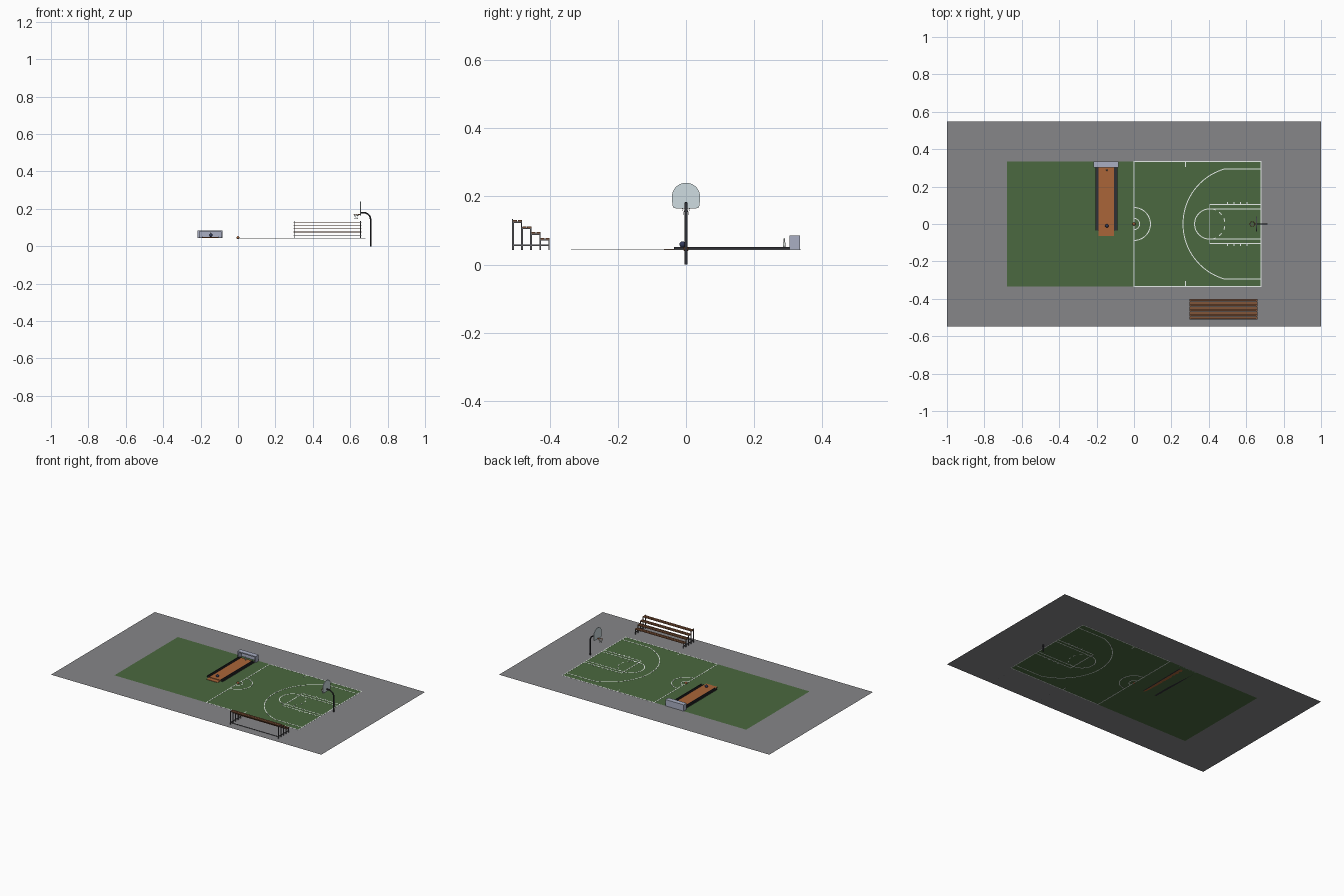
import bpy, bmesh
from math import pi, sin, cos, radians

if "Cube" in bpy.data.objects:
    bpy.data.objects.remove(bpy.data.objects["Cube"])

Z = 0.043  # playing surface height
COLORS = {"asphalt": (.24, .24, .25, 1), "green": (.07, .14, .05, 1), "white": (.8, .85, .82, 1),
          "orange": (.4, .13, .04, 1), "dark": (.03, .03, .035, 1), "bluegrey": (.4, .43, .55, 1),
          "wood": (.22, .09, .04, 1), "glass": (.62, .72, .75, 1), "navy": (.03, .04, .1, 1),
          "steel": (.12, .12, .13, 1)}


def paint(ob, color):
    m = bpy.data.materials.get(color) or bpy.data.materials.new(color)
    m.diffuse_color = COLORS[color]
    m.use_nodes = True
    m.node_tree.nodes["Principled BSDF"].inputs["Base Color"].default_value = m.diffuse_color
    ob.data.materials.append(m)
    return ob


def mesh(name, verts, faces, color):
    me = bpy.data.meshes.new(name)
    me.from_pydata(verts, [], faces)
    ob = bpy.data.objects.new(name, me)
    bpy.context.collection.objects.link(ob)
    return paint(ob, color)


def boxes(name, bounds, color):
    bm = bmesh.new()
    for x0, x1, y0, y1, z0, z1 in bounds:
        for v in bmesh.ops.create_cube(bm, size=1)["verts"]:
            v.co = ((x0 + x1) / 2 + v.co.x * (x1 - x0), (y0 + y1) / 2 + v.co.y * (y1 - y0),
                    (z0 + z1) / 2 + v.co.z * (z1 - z0))
    ob = mesh(name, [], [], color)
    bm.to_mesh(ob.data)
    bm.free()
    return ob


def tube(name, pts, r, color):
    cu = bpy.data.curves.new(name, "CURVE")
    cu.dimensions, cu.bevel_depth, cu.bevel_resolution, cu.use_fill_caps = "3D", r, 3, True
    sp = cu.splines.new("POLY")
    sp.points.add(len(pts) - 1)
    for p, co in zip(sp.points, pts):
        p.co = (*co, 1)
    ob = bpy.data.objects.new(name, cu)
    bpy.context.collection.objects.link(ob)
    return paint(ob, color)


def ball(name, loc, r, color):
    bpy.ops.mesh.primitive_uv_sphere_add(segments=24, ring_count=12, radius=r, location=loc)
    ob = bpy.context.object
    ob.name = name
    bpy.ops.object.shade_smooth()
    return paint(ob, color)


# Asphalt surround with the court set flush inside it
cx, cy = .68, .335
outer = [(-1, -.548, Z), (1, -.548, Z), (1, .548, Z), (-1, .548, Z)]
inner = [(-cx, -cy, Z), (cx, -cy, Z), (cx, cy, Z), (-cx, cy, Z)]
mesh("asphalt_surround", outer + inner, [(i, (i + 1) % 4, 4 + (i + 1) % 4, 4 + i) for i in range(4)], "asphalt")
mesh("court", inner, [(0, 1, 2, 3)], "green")

# Painted straight lines
W, T = .0025, .0006
marks = []


def line(x0, y0, x1, y1):
    marks.append((min(x0, x1) - W, max(x0, x1) + W, min(y0, y1) - W, max(y0, y1) + W, Z - T, Z + T))


line(0, -cy, 0, cy)
line(cx, -cy, cx, cy)
line(.405, -.105, .405, .105)
for s in (1, -1):
    line(0, s * cy, cx, s * cy)
    line(.48, s * .293, cx, s * .293)
    line(.405, s * .105, cx, s * .105)
    line(.405, s * .081, cx, s * .081)
    line(.275, s * cy, .275, s * .308)
    for x in (.5, .535, .57, .605):
        line(x, s * .105, x, s * .114)
boxes("court_lines", marks, "white")


# Painted arcs
def arc(name, x, r, a0, a1, n=32):
    v, f = [], []
    for i in range(n + 1):
        a = radians(a0 + (a1 - a0) * i / n)
        for rr in (r - W, r + W):
            for z in (Z - T, Z + T):
                v.append((x + rr * cos(a), rr * sin(a), z))
    for i in range(n):
        k = i * 4
        f += [(k + 1, k + 3, k + 7, k + 5), (k, k + 4, k + 6, k + 2),
              (k, k + 1, k + 5, k + 4), (k + 2, k + 6, k + 7, k + 3)]
    mesh(name, v, f, "white")


arc("centre_arc", 0, .088, -90, 90)
arc("centre_inner_arc", 0, .03, -90, 90, 16)
arc("three_point_arc", .568, .306, 107, 253, 48)
arc("free_throw_arc", .405, .081, 90, 270)
for i in range(6):
    arc("free_throw_dash", .405, .081, -82 + i * 30, -68 + i * 30, 4)

# Hoop: bent pole, arched backboard, rim and net
bend = [(.671 + .038 * cos(a), 0, .142 + .038 * sin(a)) for a in [i * pi / 20 for i in range(11)]]
tube("hoop_pole", [(.709, 0, 0)] + bend + [(.657, 0, .18)], .0042, "dark")
half = [(.03, .165), (.037, .167), (.04, .174), (.041, .2)]
half += [(.041 * cos(i * pi / 20), .2 + .04 * sin(i * pi / 20)) for i in range(1, 10)]
prof = half + [(0, .24)] + [(-y, z) for y, z in reversed(half)]
n = len(prof)
mesh("backboard", [(x, y, z) for x in (.653, .657) for y, z in prof],
     [tuple(reversed(range(n))), tuple(range(n, 2 * n))] +
     [(i, (i + 1) % n, n + (i + 1) % n, n + i) for i in range(n)], "glass")
bpy.ops.mesh.primitive_torus_add(location=(.632, 0, .17), major_radius=.0135, minor_radius=.0012,
                                 major_segments=24, minor_segments=8)
bpy.context.object.name = "rim"
paint(bpy.context.object, "orange")
boxes("rim_bracket", [(.645, .654, -.004, .004, .167, .172)], "orange")
rings = [(.0132, .17), (.0112, .163), (.009, .156), (.008, .147)]
nv = [(.632 + r * cos((i + .5 * k) * pi / 5), r * sin((i + .5 * k) * pi / 5), z)
      for k, (r, z) in enumerate(rings) for i in range(10)]
nf = []
for k in range(3):
    for i in range(10):
        a, b, c, d = k * 10 + i, k * 10 + (i + 1) % 10, k * 10 + 10 + i, k * 10 + 10 + (i - 1) % 10
        nf += [(a, c, b), (a, d, c)]
net = mesh("net", nv, nf, "white")
net.modifiers.new("strands", "WIREFRAME").thickness = .0008
ball("basketball", (0, 0, .046), .008, "orange")

# Bowling lane with gutters and pin hood
boxes("lane", [(-.189, -.106, -.035, .305, Z, .049), (-.189, -.106, -.064, -.035, Z, .0455)], "orange")
gut = []
for x in (-.1975, -.0975):
    gut += [(x - .009, x + .009, -.035, .305, Z, .0455),
            (x - .009, x - .006, -.035, .305, .0455, .052),
            (x + .006, x + .009, -.035, .305, .0455, .052)]
boxes("gutters", gut, "dark")
boxes("pin_hood", [(-.217, -.207, .303, .335, Z, .085), (-.09, -.082, .303, .335, Z, .085),
                   (-.207, -.09, .303, .335, .078, .085), (-.207, -.09, .331, .335, Z, .078)], "bluegrey")
ball("bowling_ball", (-.145, -.01, .059), .0092, "navy")
pin_prof = [(0, 0), (.0025, 0), (.0042, .009), (.0032, .015), (.0016, .02), (.002, .025), (.0013, .028), (0, .029)]
s = 16
pv = [(-.145 + r * cos(j * 2 * pi / s), .288 + r * sin(j * 2 * pi / s), .049 + z)
      for r, z in pin_prof for j in range(s)]
pf = [(k * s + j, k * s + (j + 1) % s, (k + 1) * s + (j + 1) % s, (k + 1) * s + j)
      for k in range(len(pin_prof) - 1) for j in range(s)]
pin = mesh("bowling_pin", pv, pf, "white")
pin.data.polygons.foreach_set("use_smooth", [True] * len(pf))

# Bleachers: four stepped rows of planks on two end frames
x0, x1, h = .297, .659, .0018
planks, frame = [], []
levels = [.076, .093, .110, .128]
for i, z in enumerate(levels):
    y = -.4 - i * .0268
    for d in (.006, .0205):
        planks.append((x0, x1, y - d - .006, y - d + .006, z - .002, z + .002))
    for x in (x0 + .004, x1 - .004):
        frame += [(x - h, x + h, y - .028, y, z - .006, z - .002),
                  (x - h, x + h, y - .0035, y, Z, z - .002),
                  (x - h, x + h, y - .028, y - .0245, Z, z)]
for x in (x0 + .004, x1 - .004):
    frame += [(x - h, x + h, -.511, -.4, .055, .059), (x - h, x + h, -.511, -.5075, Z, .134)]
frame += [(x0, x1, -.51, -.507, .055, .058)]
boxes("bleacher_planks", planks, "wood")
boxes("bleacher_frame", frame, "steel")
